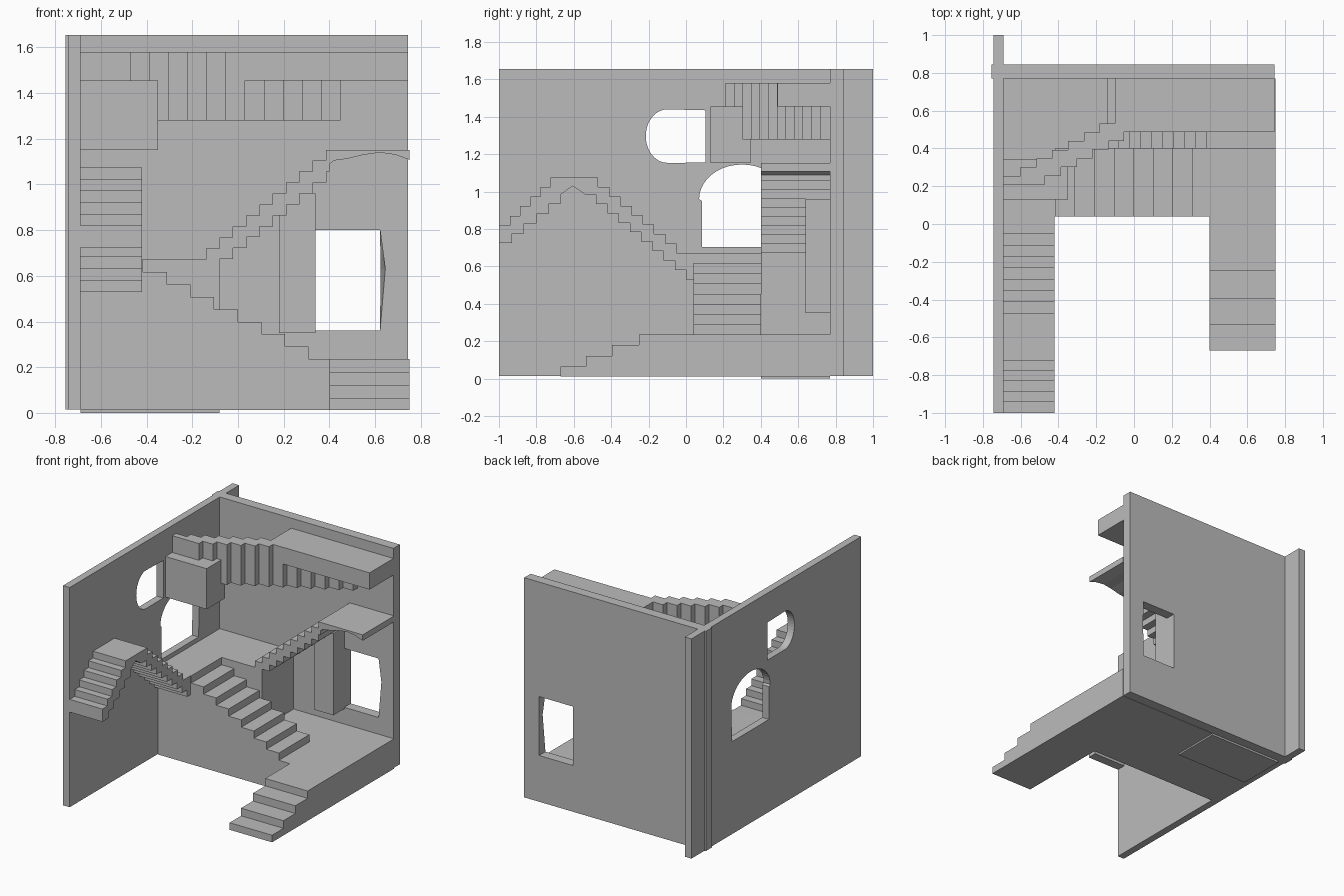
import bpy, bmesh, math
from mathutils import Vector

if "Cube" in bpy.data.objects:
    bpy.data.objects.remove(bpy.data.objects["Cube"])

stone = bpy.data.materials.new("plain grey")
stone.diffuse_color = (0.5, 0.5, 0.5, 1)
stone.use_nodes = True
stone.node_tree.nodes["Principled BSDF"].inputs["Base Color"].default_value = stone.diffuse_color

# axis -> mapping of (profile u, profile v, depth d) to x, y, z
MAP = {
    'x': lambda u, v, d: (d, u, v),
    'y': lambda u, v, d: (u, d, v),
    'z': lambda u, v, d: (u, v, d),
}


def prism(name, loops, axis, lo, hi, tweak=None):
    """Extrude an outline (first loop) with optional holes along an axis."""
    bm = bmesh.new()
    edges = []
    for loop in loops:
        vs = [bm.verts.new(MAP[axis](u, v, lo)) for u, v in loop]
        edges += [bm.edges.new((vs[i - 1], vs[i])) for i in range(len(vs))]
    if len(loops) == 1:
        bm.faces.new(vs)
    else:
        bmesh.ops.triangle_fill(bm, edges=edges, use_beauty=True)
    ext = bmesh.ops.extrude_face_region(bm, geom=bm.faces[:], use_keep_orig=True)
    shift = Vector(MAP[axis](0, 0, hi - lo))
    for g in ext['geom']:
        if isinstance(g, bmesh.types.BMVert):
            g.co += shift
    if tweak:
        tweak(bm)
    bmesh.ops.recalc_face_normals(bm, faces=bm.faces[:])
    me = bpy.data.meshes.new(name)
    bm.to_mesh(me)
    bm.free()
    me.materials.append(stone)
    ob = bpy.data.objects.new(name, me)
    bpy.context.collection.objects.link(ob)
    return ob


def rect(a, b, c, d):
    return [(a, c), (b, c), (b, d), (a, d)]


def box(name, x0, x1, y0, y1, z0, z1):
    return prism(name, [rect(x0, x1, y0, y1)], 'z', z0, z1)


def steps(u, v, du, dv, n):
    """Zigzag: n risers, the first at u rising from v."""
    pts = []
    for i in range(n):
        pts += [(u + du * i, v + dv * i), (u + du * i, v + dv * (i + 1))]
    return pts


def arc(cu, cv, ru, rv, a0, a1, n):
    return [(cu + ru * math.cos(math.radians(a0 + (a1 - a0) * i / n)),
             cv + rv * math.sin(math.radians(a0 + (a1 - a0) * i / n)))
            for i in range(n + 1)]


# left wall with arched doorway and half-round window
doorway = [(0.085, 0.705), (0.52, 0.705)] + arc(0.30, 0.96, 0.23, 0.185, 0, 180, 20) + [(0.085, 0.95)]
window = [(0.105, 1.155), (0.105, 1.435)] + arc(-0.10, 1.297, 0.115, 0.143, 90, 270, 20)
prism("left_wall", [rect(-1, 1, 0.015, 1.655), doorway, window], 'x', -0.745, -0.69)


# back wall with a door opening whose right jamb bulges on the room side
def bulge(bm):
    for v in bm.verts:
        if abs(v.co.z - 0.63) < 0.001 and v.co.y < 0.8:
            v.co.x = 0.645


opening = [(0.34, 0.36), (0.622, 0.36), (0.624, 0.63), (0.622, 0.80), (0.34, 0.80)]
prism("back_wall", [rect(-0.755, 0.745, 0.015, 1.655), opening], 'y', 0.77, 0.845, bulge)

# floor and entrance steps
box("floor", -0.08, 0.75, 0.04, 0.77, 0.012, 0.235)
prism("entrance_steps",
      [[(0.05, 0.012), (-0.67, 0.012), (-0.67, 0.065), (-0.535, 0.065), (-0.535, 0.122),
        (-0.395, 0.122), (-0.395, 0.18), (-0.25, 0.18), (-0.25, 0.235), (0.05, 0.235)]],
      'x', 0.40, 0.75)

# landing block and the solid flight down to the floor
box("landing_block", -0.69, -0.08, 0.40, 0.77, 0.0, 0.672)
prism("lower_stairs",
      [[(-0.69, 0.012), (-0.69, 0.672), ] + steps(-0.415, 0.672, 0.1035, -0.0546, 8)
       + [(0.40, 0.235), (0.40, 0.012)]], 'y', 0.04, 0.40)

# floating flight up to the high landing
top = steps(-0.14, 0.672, 0.0583, 0.048, 10)
under = steps(-0.08, 0.625, 0.0583, 0.048, 9)
prism("upper_stairs",
      [top + [(0.40, 1.152), (0.40, 1.057)] + under[::-1] + [(-0.14, 0.625)]],
      'y', 0.40, 0.77)
prism("high_landing",
      [[(0.385, 1.152), (0.75, 1.152), (0.75, 1.108), (0.69, 1.13), (0.62, 1.14),
        (0.55, 1.13), (0.48, 1.113), (0.42, 1.105), (0.385, 1.075)]], 'y', 0.40, 0.77)
box("door_pillar", 0.18, 0.34, 0.64, 0.78, 0.35, 0.96)

# bridge stairs along the left wall: up, over and down
crown = (steps(-0.94, 0.82, 0.0538, 0.051, 5)
         + steps(-0.47, 1.075, 0.06, -0.0504, 8))
soffit = (steps(0.0, 0.53, -0.06, 0.0506, 9) + [(-0.54, 0.985), (-0.605, 1.03), (-0.67, 0.985)]
          + steps(-0.67, 0.985, -0.065, -0.052, 5)[1:])
prism("bridge_stairs",
      [[(-1, 0.82)] + crown + [(0.05, 0.672), (0.05, 0.53)] + soffit + [(-1, 0.725)]],
      'x', -0.70, -0.42)

# sideways stairs high on the walls, stepped in plan
outer = steps(-0.47, 0.21, 0.0836, 0.046, 12)
inner = steps(-0.60, 0.255, 0.0836, 0.046, 11)
prism("sideways_stairs",
      [[(-0.70, 0.21)] + outer + [(0.45, 0.78), (0.24, 0.78)] + inner[::-1] + [(-0.70, 0.255)]],
      'z', 1.28, 1.58)
box("wall_ledge", -0.10, 0.745, 0.488, 0.78, 1.455, 1.58)
box("hanging_block", -0.70, -0.35, 0.13, 0.345, 1.152, 1.455)
